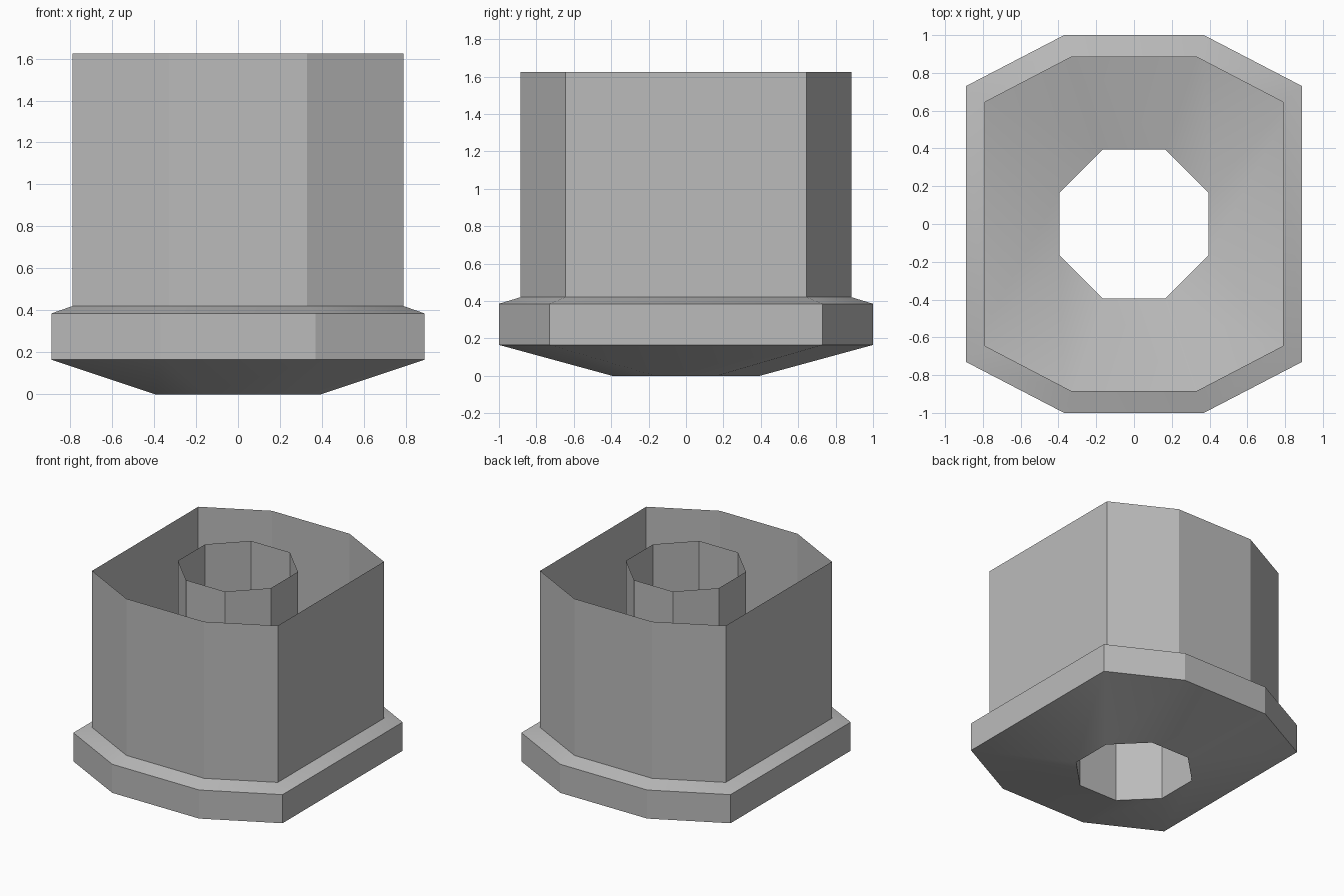
import bpy
import bmesh
from math import radians

cube = bpy.data.objects.get("Cube")
if cube:
    bpy.data.objects.remove(cube, do_unlink=True)

grey = bpy.data.materials.new("plain grey")
grey.use_nodes = True
colour = (0.5, 0.5, 0.5, 1)
grey.diffuse_color = colour
grey.node_tree.nodes["Principled BSDF"].inputs["Base Color"].default_value = colour


def octagon(x_in, x_out, y_in, y_out):
    """Eight corners, counter-clockwise, mirrored from one quarter."""
    half = [(x_out, -y_in), (x_out, y_in), (x_in, y_out), (-x_in, y_out)]
    return half + [(-x, -y) for x, y in half]


tube = octagon(0.165, 0.395, 0.165, 0.395)
flange = octagon(0.37, 0.89, 0.73, 1.0)
body = octagon(0.33, 0.79, 0.645, 0.885)

# One thin shell: down the bore, out along the cone, round the flange, up the wall
rings = [(tube, 1.625), (tube, 0), (flange, 0.165), (flange, 0.385),
         (body, 0.42), (body, 1.625)]

bm = bmesh.new()
loops = [[bm.verts.new((x, y, z)) for x, y in outline] for outline, z in rings]
for low, high in zip(loops, loops[1:]):
    for i in range(8):
        j = (i + 1) % 8
        bm.faces.new((low[i], low[j], high[j], high[i]))

mesh = bpy.data.meshes.new("hollow_socket")
bm.to_mesh(mesh)
bm.free()
mesh.materials.append(grey)
socket = bpy.data.objects.new("hollow_socket", mesh)
bpy.context.collection.objects.link(socket)

# Blend the shallow cone, keep the wall corners crisp
bpy.ops.object.select_all(action="DESELECT")
socket.select_set(True)
bpy.context.view_layer.objects.active = socket
bpy.ops.object.shade_smooth_by_angle(angle=radians(20))
